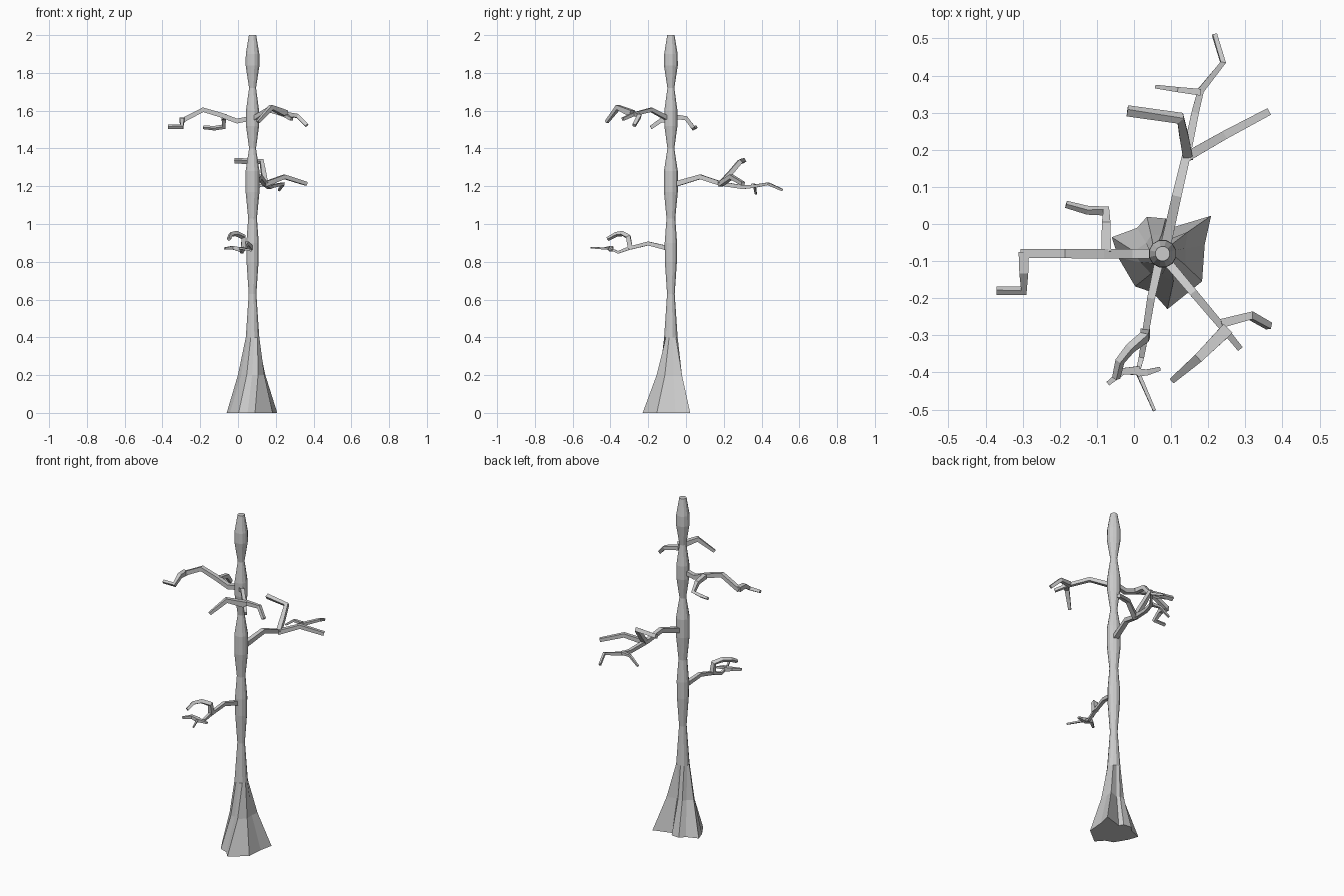
import bpy, bmesh, math
from mathutils import Vector

CX, CY, SIDES = 0.077, -0.08, 12


def make_object(name, rings):
    """Skin a list of equal-length point rings and cap both ends."""
    bm = bmesh.new()
    loops = [[bm.verts.new(p) for p in ring] for ring in rings]
    n = len(loops[0])
    for a, b in zip(loops, loops[1:]):
        for i in range(n):
            j = (i + 1) % n
            bm.faces.new((a[i], a[j], b[j], b[i]))
    bm.faces.new(loops[0][::-1])
    bm.faces.new(loops[-1])
    bmesh.ops.recalc_face_normals(bm, faces=bm.faces)
    me = bpy.data.meshes.new(name)
    bm.to_mesh(me)
    bm.free()
    ob = bpy.data.objects.new(name, me)
    bpy.context.collection.objects.link(ob)
    return ob


def polar(angle, r, z):
    a = math.radians(angle)
    return Vector((CX + r * math.cos(a), CY + r * math.sin(a), z))


def twig(name, pts, w0, w1):
    """Four-sided tapering limb along a path, half-widths w0 to w1."""
    pts = [Vector(p) for p in pts]
    rings = []
    side = None
    for i, p in enumerate(pts):
        d_in = (p - pts[max(i - 1, 0)]).normalized()
        d_out = (pts[min(i + 1, len(pts) - 1)] - p).normalized()
        t = (d_in + d_out).normalized()
        if side is None:
            side = t.cross(Vector((0, 0, 1)))
            if side.length < 0.2:
                side = Vector((1, 0, 0))
        side = (side - t * side.dot(t)).normalized()
        up = side.cross(t)
        w = w0 + (w1 - w0) * i / (len(pts) - 1)
        rings.append([p + side * w * a + up * w * b
                      for a, b in ((1, 1), (-1, 1), (-1, -1), (1, -1))])
    return make_object(name, rings)


# Trunk: irregular root flare rising into a stack of soft bulges
roots = [(12, .116), (38, .166), (72, .073), (85, .095), (113, .108), (135, .098),
         (162, .144), (185, .12), (230, .115), (256, .108), (275, .15), (325, .13)]
profile = [(.40, .037), (.63, .021), (.80, .033), (.90, .034), (1.03, .024),
           (1.17, .038), (1.28, .038), (1.40, .019), (1.52, .036), (1.60, .036),
           (1.72, .019), (1.84, .038), (1.90, .037), (2.0, .020)]
rings = []
for z, scale, turn in ((0, 1, 0), (.2, .54, .4)):
    rings.append([polar(a + turn * (15 + 30 * i - a), r * scale, z)
                  for i, (a, r) in enumerate(roots)])
for z, r in profile:
    rings.append([polar(15 + 30 * i, r, z) for i in range(SIDES)])
make_object("trunk", rings)

# Upper left branch
twig("upper_left_branch", [(.07, -.08, 1.56), (-.005, -.08, 1.545), (-.085, -.08, 1.575),
     (-.185, -.08, 1.605), (-.30, -.08, 1.545)], .013, .012)
twig("upper_left_end", [(-.297, -.075, 1.55), (-.297, -.13, 1.55), (-.297, -.18, 1.515),
     (-.37, -.18, 1.515)], .014, .008)
twig("upper_left_twig", [(-.075, -.075, 1.57), (-.075, .0, 1.56), (-.075, .035, 1.515),
     (-.125, .037, 1.507), (-.183, .053, 1.512)], .013, .007)

# Upper right branch
twig("upper_right_branch", [(.08, -.09, 1.555), (.16, -.185, 1.605), (.24, -.28, 1.58),
     (.285, -.335, 1.555)], .012, .008)
twig("upper_right_front_twig", [(.25, -.285, 1.585), (.175, -.36, 1.618),
     (.105, -.42, 1.54)], .017, .008)
twig("upper_right_outer_twig", [(.235, -.268, 1.585), (.315, -.247, 1.572),
     (.364, -.275, 1.522)], .012, .009)

# Middle back branch
twig("middle_branch", [(.085, -.06, 1.21), (.115, .075, 1.25), (.14, .18, 1.215),
     (.165, .30, 1.195), (.18, .36, 1.20), (.24, .435, 1.213), (.217, .51, 1.18)], .014, .006)
twig("middle_end_twig", [(.18, .355, 1.205), (.12, .362, 1.205), (.06, .37, 1.16)], .009, .005)
twig("middle_outer_twig", [(.14, .18, 1.21), (.245, .24, 1.25), (.362, .302, 1.213)], .013, .010)
twig("middle_rising_twig", [(.145, .18, 1.21), (.135, .235, 1.27), (.125, .285, 1.33),
     (-.018, .305, 1.335)], .013, .011)

# Lower front branch
twig("lower_branch", [(.07, -.09, .87), (.046, -.20, .897), (.03, -.30, .872),
     (.02, -.36, .85), (.01, -.40, .868), (.055, -.503, .875)], .012, .004)
twig("lower_rising_twig", [(.03, -.295, .87), (.028, -.305, .932), (-.01, -.335, .95),
     (-.038, -.37, .945), (-.048, -.415, .92)], .013, .008)
twig("lower_left_twig", [(.012, -.395, .865), (-.03, -.397, .875), (-.07, -.43, .87)], .012, .006)
twig("lower_right_twig", [(.01, -.40, .868), (.035, -.40, .868), (.07, -.39, .86)], .011, .005)
